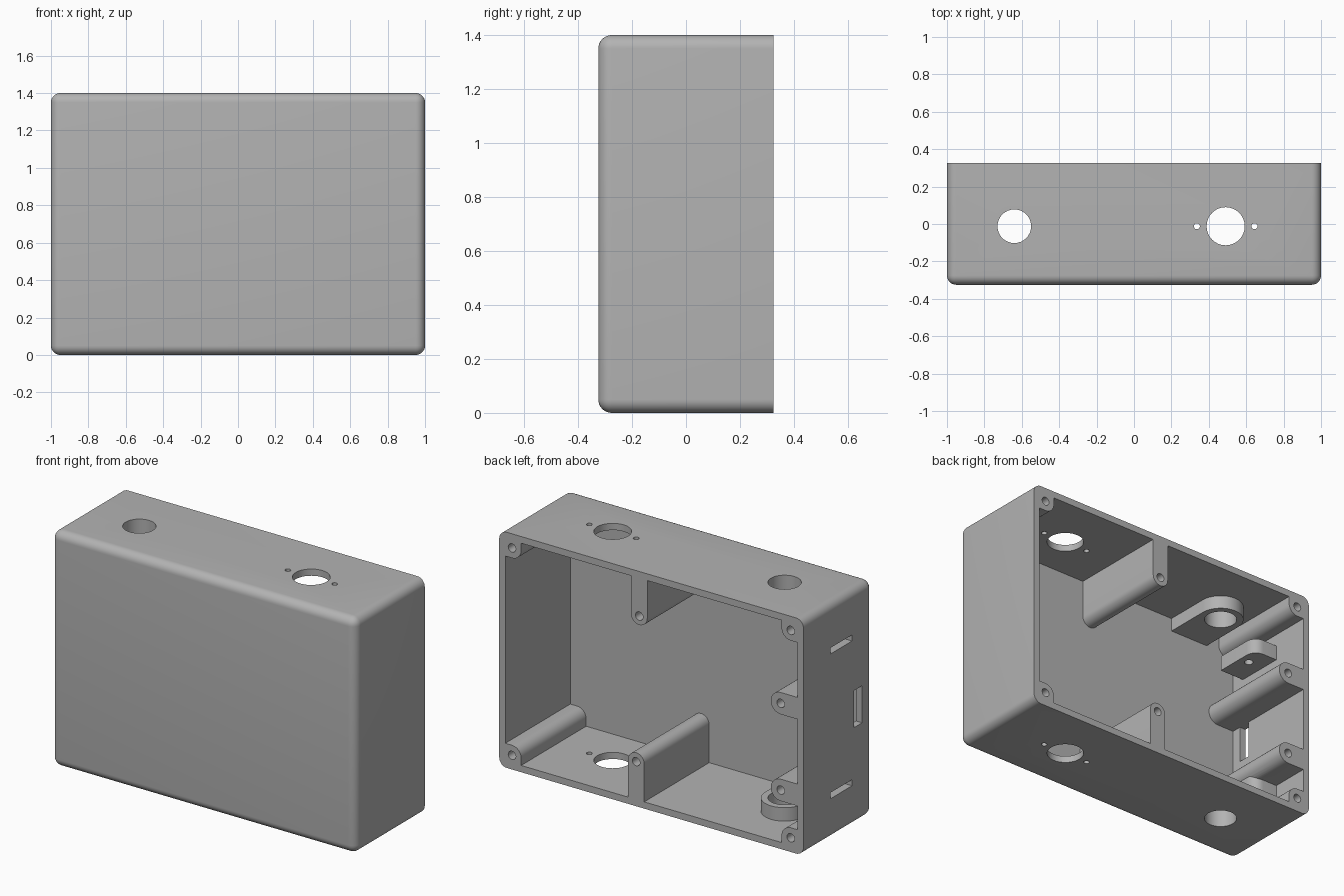
import bpy, bmesh
from math import sin, cos, pi
from mathutils import Vector

old = bpy.data.objects.get("Cube")
if old:
    bpy.data.objects.remove(old, do_unlink=True)

W, D, H, WALL, ROUND = 1.0, 0.325, 1.4, 0.04, 0.05

grey = bpy.data.materials.new("plain grey")
grey.use_nodes = True
grey.diffuse_color = (0.45, 0.45, 0.45, 1)
grey.node_tree.nodes["Principled BSDF"].inputs["Base Color"].default_value = grey.diffuse_color


def finish(name, bm):
    bmesh.ops.recalc_face_normals(bm, faces=bm.faces)
    mesh = bpy.data.meshes.new(name)
    bm.to_mesh(mesh)
    bm.free()
    mesh.materials.append(grey)
    ob = bpy.data.objects.new(name, mesh)
    bpy.context.collection.objects.link(ob)
    return ob


def add_box(bm, lo, hi):
    lo, hi = Vector(lo), Vector(hi)
    verts = bmesh.ops.create_cube(bm, size=1)["verts"]
    for v in verts:
        v.co = Vector(((lo[i] + hi[i]) / 2 + v.co[i] * (hi[i] - lo[i])) for i in range(3))


def box(name, lo, hi):
    bm = bmesh.new()
    add_box(bm, lo, hi)
    return finish(name, bm)


def prism(name, outline, axis, lo, hi):
    """Extrude a 2D outline along Y (outline in x, z) or Z (outline in x, y)."""
    bm = bmesh.new()
    place = (lambda u, v, h: (u, h, v)) if axis == "Y" else (lambda u, v, h: (u, v, h))
    face = bm.faces.new([bm.verts.new(place(u, v, lo)) for u, v in outline])
    ext = bmesh.ops.extrude_face_region(bm, geom=[face])["geom"]
    move = Vector(place(0, 0, hi - lo))
    bmesh.ops.translate(bm, vec=move, verts=[g for g in ext if isinstance(g, bmesh.types.BMVert)])
    return finish(name, bm)


def arc(c, r, start, sweep, n):
    return [(c[0] + r * cos(start + sweep * i / n), c[1] + r * sin(start + sweep * i / n))
            for i in range(n + 1)]


def lug(c, r, tip, reach):
    """Half-round tip facing the angle, straight sides running back to a wall."""
    pts = arc(c, r, tip - pi / 2, pi, 16)
    bx, by = -reach * cos(tip), -reach * sin(tip)
    return pts + [(pts[-1][0] + bx, pts[-1][1] + by), (pts[0][0] + bx, pts[0][1] + by)]


def corner(c, r, sx, sy, rx, ry):
    """Block with one rounded corner pointing to (sx, sy)."""
    pts = [(c[0] + sx * (u - c[0]), c[1] + sy * (v - c[1])) for u, v in arc(c, r, 0, pi / 2, 8)]
    return pts + [(c[0] - sx * rx, c[1] + sy * r), (c[0] - sx * rx, c[1] - sy * ry),
                  (c[0] + sx * r, c[1] - sy * ry)]


def rod(name, c, r, axis, lo, hi, n=32):
    return prism(name, arc(c, r, 0, 2 * pi * (n - 1) / n, n - 1), axis, lo, hi)


def subtract(target, cutter):
    mod = target.modifiers.new("cut", "BOOLEAN")
    mod.operation, mod.solver, mod.object = "DIFFERENCE", "EXACT", cutter
    bpy.context.view_layer.objects.active = target
    bpy.ops.object.modifier_apply(modifier=mod.name)
    bpy.data.objects.remove(cutter, do_unlink=True)


# Outer body, rounded everywhere except the open back rim
bm = bmesh.new()
add_box(bm, (-W, -D, 0), (W, D, H))
edges = [e for e in bm.edges if min(v.co.y for v in e.verts) < 0]
bmesh.ops.bevel(bm, geom=edges, offset=ROUND, segments=8, profile=0.5, affect="EDGES")
enclosure = finish("enclosure", bm)

# Cavity volume; every inner feature is carved out of it so that it stays solid
cavity = box("cavity", (-W + WALL, -D + WALL, WALL), (W - WALL, D + 0.1, H - WALL))

# Screw bosses: four corners, top and bottom middle, two on the right wall
INSET, R = 0.084, 0.06
holes = []
for sx in (-1, 1):
    for sz in (-1, 1):
        c = (sx * (W - INSET), H / 2 + sz * (H / 2 - INSET))
        subtract(cavity, prism("corner_boss", corner(c, R, -sx, -sz, 0.2, 0.2), "Y", -0.5, 0.6))
        holes.append(c)
for c, r, tip, reach in (((0.08, 1.135), 0.053, -pi / 2, 0.4), ((0.1, 0.265), 0.053, pi / 2, 0.4),
                         ((-0.85, 0.865), 0.065, 0, 0.3), ((-0.85, 0.35), 0.065, 0, 0.3)):
    subtract(cavity, prism("wall_boss", lug(c, r, tip, reach), "Y", -0.5, 0.6))
    holes.append(c)

# Collars around the small opening, top and bottom
SMALL, BIG = (-0.64, -0.012), (0.49, -0.012)
for lo, hi in ((-0.1, 0.12), (H - 0.12, H + 0.1)):
    subtract(cavity, prism("collar", lug(SMALL, 0.128, pi / 2, 0.5), "Z", lo, hi))

# Strap brackets on the right wall
for z in (0.26, 1.14):
    subtract(cavity, prism("bracket", corner((-0.865, 0.025), 0.065, 1, 1, 0.3, 0.225),
                           "Z", z - 0.045, z + 0.045))

subtract(enclosure, cavity)

# Screw holes in the bosses
for c in holes:
    subtract(enclosure, rod("screw_hole", c, 0.025, "Y", 0.0, 0.6, 20))

# Round openings through top and bottom
for c, r in ((SMALL, 0.09), (BIG, 0.102), ((BIG[0] - 0.154, BIG[1]), 0.016),
             ((BIG[0] + 0.154, BIG[1]), 0.016)):
    subtract(enclosure, rod("opening", c, r, "Z", -0.2, H + 0.2))

# Bracket holes and the slots in the right wall
for z in (0.26, 1.12):
    subtract(enclosure, rod("bracket_hole", (-0.86, -0.03), 0.025, "Z", z - 0.1, z + 0.1, 20))
    subtract(enclosure, box("strap_slot", (-1.1, -0.13, z - 0.018), (-0.9, 0.07, z + 0.018)))
subtract(enclosure, box("switch_slot", (-1.1, -0.225, 0.58), (-0.9, -0.15, 0.8)))

# Smooth rounds, crisp edges
bpy.ops.object.select_all(action="DESELECT")
enclosure.select_set(True)
bpy.context.view_layer.objects.active = enclosure
bpy.ops.object.shade_smooth_by_angle(angle=pi / 6)
